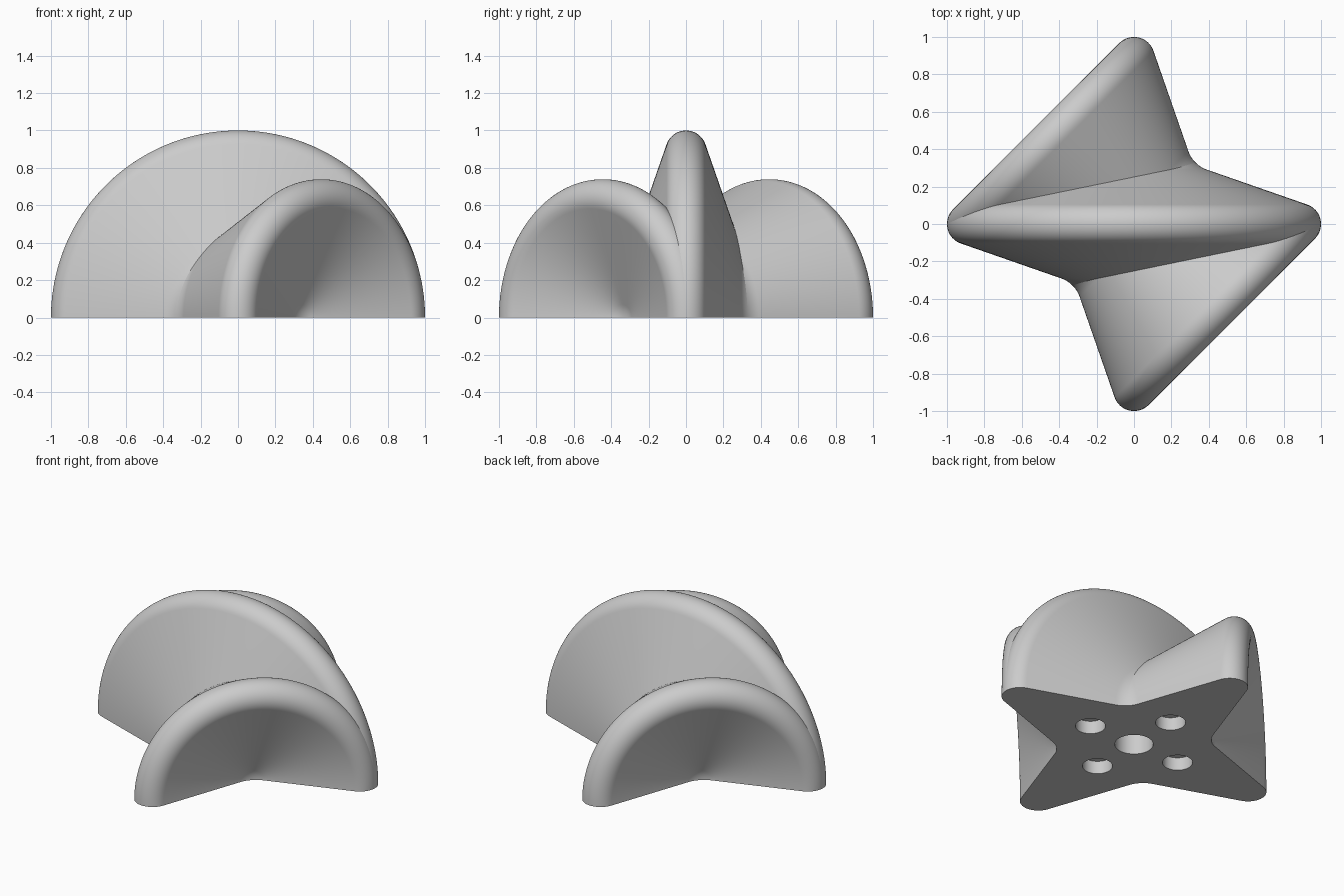
import bpy, bmesh
from math import sin, cos, pi, radians
from mathutils import Vector

cube = bpy.data.objects.get("Cube")
if cube:
    bpy.data.objects.remove(cube, do_unlink=True)

TIP_R, NOTCH_R, TAPER = 0.11, 0.16, radians(19.2)
TIP_N, NOTCH_N = 10, 5          # half the segments of each arc
SWEEP = 128

grey = bpy.data.materials.new("plain grey")
grey.use_nodes = True
grey.diffuse_color = (0.6, 0.6, 0.6, 1)
grey.node_tree.nodes["Principled BSDF"].inputs["Base Color"].default_value = (0.6, 0.6, 0.6, 1)


def arc(centre, radius, start, end, steps):
    return [centre + radius * Vector((cos(a), sin(a), 0))
            for a in (start + (end - start) * i / steps for i in range(steps + 1))]


def star_outline():
    """Four rounded points joined by straight flanks and filleted notches."""
    flank = (1 - TIP_R) * sin(TAPER) + TIP_R
    notch_dist = (flank + NOTCH_R) / cos(pi / 4 - TAPER)
    pts = []
    for k in range(4):
        a = k * pi / 2
        tip = (1 - TIP_R) * Vector((cos(a), sin(a), 0))
        spread = pi / 2 - TAPER
        pts += arc(tip, TIP_R, a - spread, a + spread, 2 * TIP_N)
        notch = notch_dist * Vector((cos(a + pi / 4), sin(a + pi / 4), 0))
        pts += arc(notch, NOTCH_R, a + 1.5 * pi - TAPER, a + pi + TAPER, 2 * NOTCH_N)
    return pts


def finish(bm, name):
    mesh = bpy.data.meshes.new(name)
    bm.to_mesh(mesh)
    bm.free()
    mesh.materials.append(grey)
    obj = bpy.data.objects.new(name, mesh)
    bpy.context.collection.objects.link(obj)
    bpy.ops.object.select_all(action='DESELECT')
    obj.select_set(True)
    bpy.context.view_layer.objects.active = obj
    bpy.ops.object.shade_smooth_by_angle(angle=radians(35))
    return obj


def half_revolve(name, outline, start):
    """Sweep half the outline over the top, about the axis through point start."""
    count = len(outline)
    u = outline[start].normalized()
    v = Vector((-u.y, u.x, 0))
    half = [outline[(start + i) % count] for i in range(count // 2 + 1)]
    bm = bmesh.new()
    rows = []
    for p in half:
        t, r = p.dot(u), p.dot(v)
        rows.append([bm.verts.new(t * u + r * cos(f) * v + Vector((0, 0, r * sin(f))))
                     for f in (pi * j / SWEEP for j in range(SWEEP + 1))])
    for near, far in zip(rows, rows[1:]):
        for j in range(SWEEP):
            bm.faces.new((near[j], far[j], far[j + 1], near[j + 1]))
    bmesh.ops.remove_doubles(bm, verts=bm.verts, dist=1e-5)
    return finish(bm, name)


def loop(bm, pts):
    verts = [bm.verts.new(p) for p in pts]
    edges = [bm.edges.new((verts[i - 1], verts[i])) for i in range(len(verts))]
    return verts, edges


def base_with_sockets(outline):
    bm = bmesh.new()
    rims = loop(bm, outline)[1]
    holes = [(Vector((0, 0, 0)), 0.115, 0.2)]
    holes += [(0.34 * Vector((cos(k * pi / 2), sin(k * pi / 2), 0)), 0.09, 0.085) for k in range(4)]
    sockets = []
    for centre, radius, depth in holes:
        verts, edges = loop(bm, arc(centre, radius, 0, 2 * pi, 48)[:-1])
        rims += edges
        sockets.append((verts, depth))
    # underside around the sockets
    bmesh.ops.triangle_fill(bm, edges=rims, use_beauty=True, normal=(0, 0, -1))
    for f in bm.faces:
        f.normal_update()
        if f.normal.z > 0:
            f.normal_flip()
    # socket walls and ceilings
    for low, depth in sockets:
        high = [bm.verts.new(b.co + Vector((0, 0, depth))) for b in low]
        for i in range(len(low)):
            bm.faces.new((low[i - 1], high[i - 1], high[i], low[i]))
        bm.faces.new(high[::-1])
    return finish(bm, "base_with_sockets")


outline = star_outline()
quarter = len(outline) // 4
# central disc turns about the front-back axis, the flanges about a diagonal
half_revolve("central_ridge", outline, quarter + TIP_N)
half_revolve("twin_flanges", outline, 3 * quarter + 2 * TIP_N + 1 + NOTCH_N)
base_with_sockets(outline)
